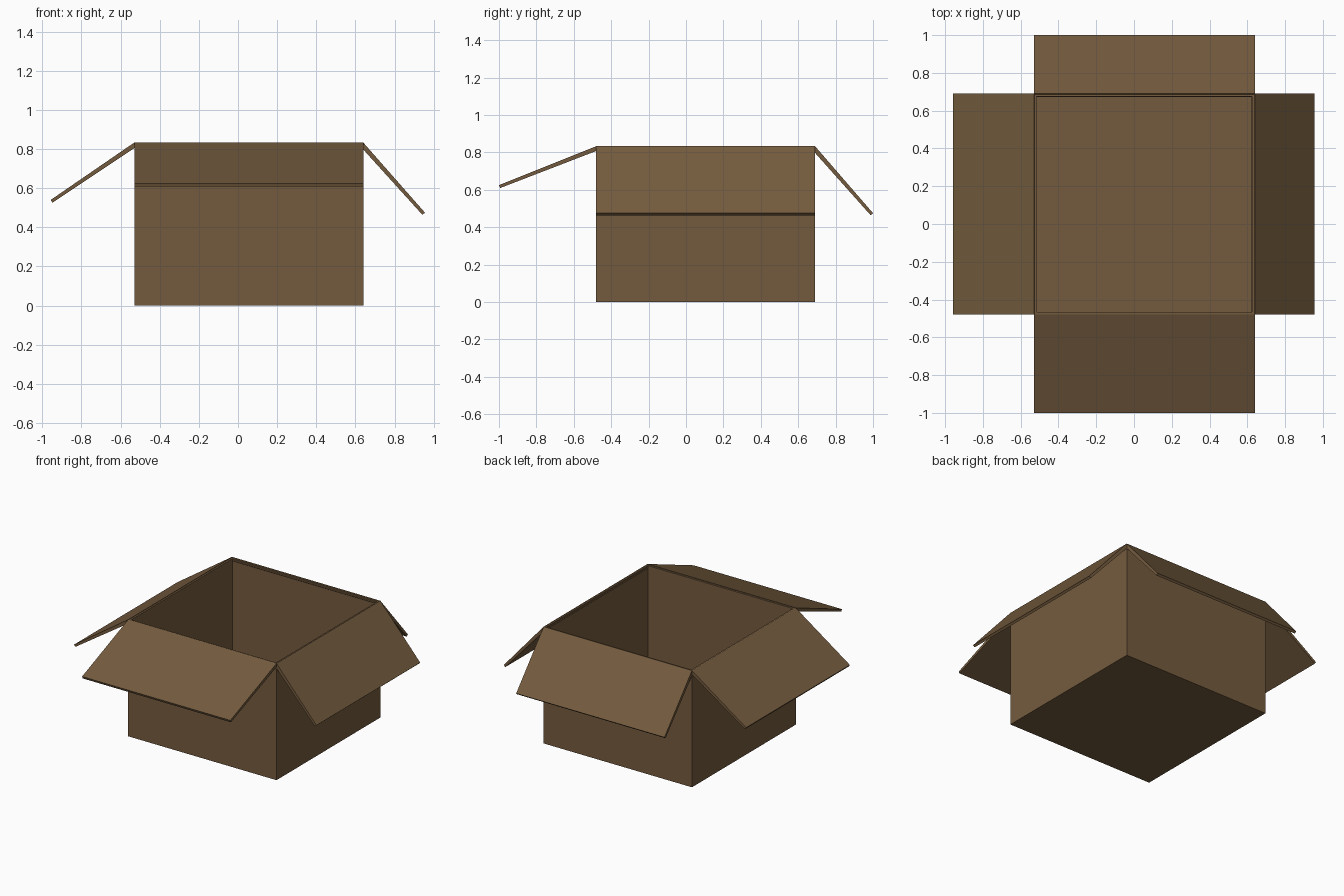
import bpy, bmesh
from mathutils import Vector

if "Cube" in bpy.data.objects:
    bpy.data.objects.remove(bpy.data.objects["Cube"])

X0, X1, Y0, Y1, TOP, T = -0.53, 0.64, -0.48, 0.69, 0.83, 0.02

card = bpy.data.materials.new("brown cardboard")
card.diffuse_color = (0.175, 0.105, 0.048, 1)
card.use_nodes = True
card.node_tree.nodes["Principled BSDF"].inputs["Base Color"].default_value = card.diffuse_color


def finish(name, bm):
    bmesh.ops.recalc_face_normals(bm, faces=bm.faces)
    mesh = bpy.data.meshes.new(name)
    bm.to_mesh(mesh)
    bm.free()
    mesh.materials.append(card)
    ob = bpy.data.objects.new(name, mesh)
    bpy.context.collection.objects.link(ob)


# open carton: a block whose top is inset to the wall thickness and pushed down
bm = bmesh.new()
bmesh.ops.create_cube(bm, size=1)
for v in bm.verts:
    v.co = Vector((X1 if v.co.x > 0 else X0, Y1 if v.co.y > 0 else Y0,
                   TOP if v.co.z > 0 else 0))
top = max(bm.faces, key=lambda f: f.calc_center_median().z)
bmesh.ops.inset_region(bm, faces=[top], thickness=T)
hole = bmesh.ops.extrude_face_region(bm, geom=[top])["geom"]
for v in hole:
    if isinstance(v, bmesh.types.BMVert):
        v.co.z = T
if top.is_valid:
    bmesh.ops.delete(bm, geom=[top], context='FACES_ONLY')
finish("carton_body", bm)


# flap: tapered profile (outward, z) swept along its hinge edge
def flap(name, axis, hinge, tip, z_tip, start, end):
    sign = 1 if tip > hinge else -1
    run = Vector((abs(tip - hinge), z_tip - TOP)).normalized()
    nrm = Vector((-run.y, run.x))
    a = Vector((0, TOP + 0.003))
    b = Vector((abs(tip - hinge), z_tip))
    profile = [a, b, b - nrm * 0.017, a - nrm * 0.024]
    bm = bmesh.new()
    verts = []
    for along in (start, end):
        for p in profile:
            out = hinge + sign * p.x
            co = (out, along, p.y) if axis == "x" else (along, out, p.y)
            verts.append(bm.verts.new(co))
    lo, hi = verts[:4], verts[4:]
    bm.faces.new(lo)
    bm.faces.new(hi)
    for i in range(4):
        j = (i + 1) % 4
        bm.faces.new((lo[i], lo[j], hi[j], hi[i]))
    finish(name, bm)


flap("left_flap", "x", X0, -0.957, 0.54, Y0, Y1)
flap("right_flap", "x", X1, 0.955, 0.475, Y0, Y1)
flap("front_flap", "y", Y0, -1.0, 0.625, X0, X1)
flap("back_flap", "y", Y1, 1.0, 0.475, X0, X1)
